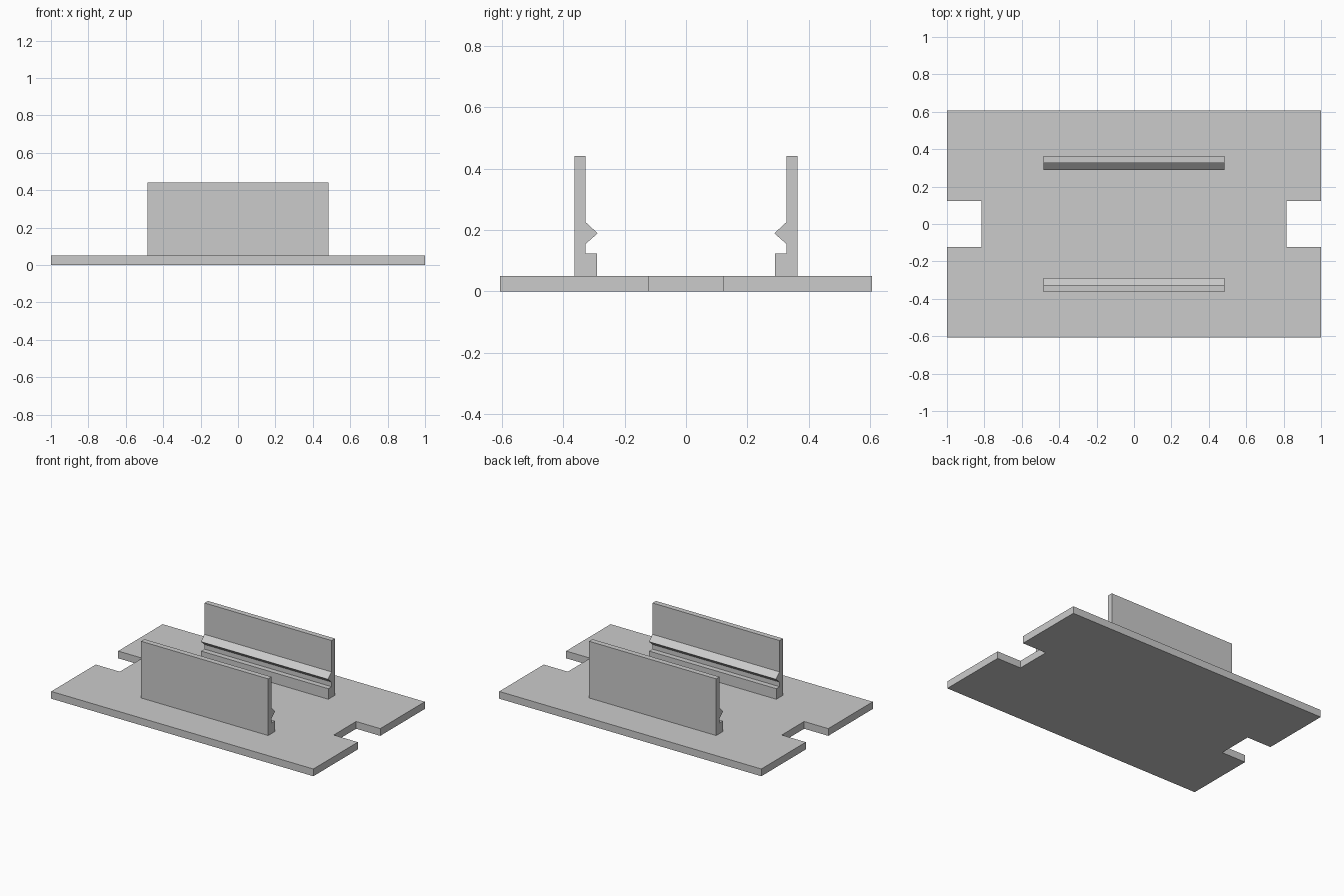
import bpy
import bmesh
from mathutils import Vector

cube = bpy.data.objects.get("Cube")
if cube:
    bpy.data.objects.remove(cube, do_unlink=True)

grey = bpy.data.materials.new("plain grey")
grey.use_nodes = True
colour = (0.6, 0.6, 0.6, 1)
grey.diffuse_color = colour
grey.node_tree.nodes["Principled BSDF"].inputs["Base Color"].default_value = colour


def extrude_outline(name, points, direction):
    """Make a flat-shaded solid by sweeping a closed outline along a vector."""
    bm = bmesh.new()
    face = bm.faces.new([bm.verts.new(p) for p in points])
    swept = bmesh.ops.extrude_face_region(bm, geom=[face], use_keep_orig=True)
    verts = [v for v in swept["geom"] if isinstance(v, bmesh.types.BMVert)]
    bmesh.ops.translate(bm, verts=verts, vec=Vector(direction))
    bmesh.ops.recalc_face_normals(bm, faces=bm.faces)
    mesh = bpy.data.meshes.new(name)
    bm.to_mesh(mesh)
    bm.free()
    mesh.materials.append(grey)
    obj = bpy.data.objects.new(name, mesh)
    bpy.context.collection.objects.link(obj)
    return obj


# Base plate with a rectangular notch in each end
half_x, half_y, thick = 1.0, 0.607, 0.05
notch_x, notch_y = 0.816, 0.122
right_end = [(half_x, -half_y), (half_x, -notch_y), (notch_x, -notch_y),
             (notch_x, notch_y), (half_x, notch_y), (half_x, half_y)]
outline = right_end + [(-x, -y) for x, y in right_end]
extrude_outline("base_plate", [(x, y, 0) for x, y in outline], (0, 0, thick))

# Upright clip rails: wall, inner foot and pointed snap ridge in one profile
rail_half = 0.485
profile = [(0.364, thick), (0.364, 0.441), (0.327, 0.441), (0.327, 0.225),
           (0.288, 0.189), (0.327, 0.155), (0.327, 0.123), (0.291, 0.123),
           (0.291, thick)]
for name, side in (("front_rail", -1), ("back_rail", 1)):
    extrude_outline(name, [(-rail_half, side * y, z) for y, z in profile],
                    (2 * rail_half, 0, 0))
